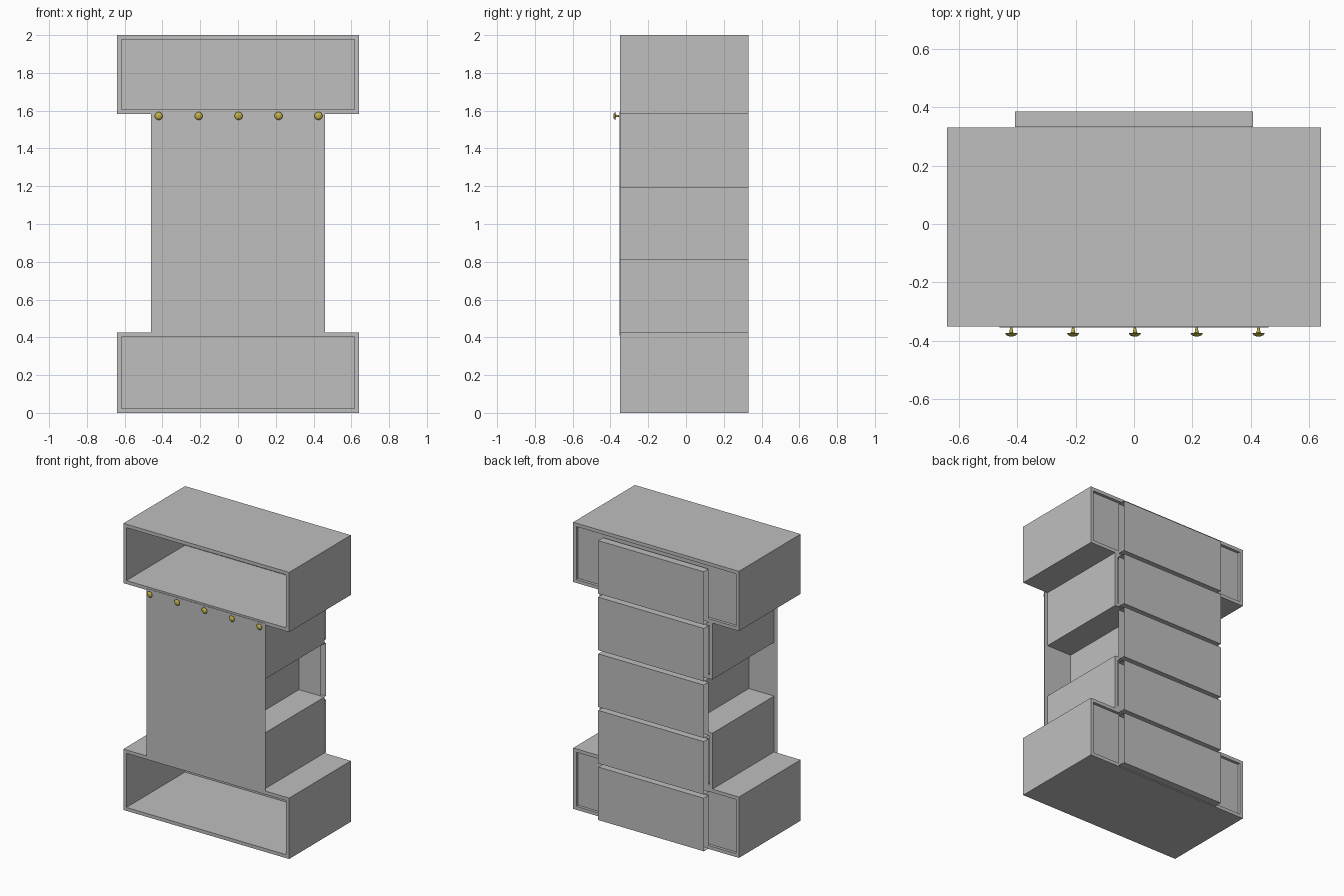
import bpy, bmesh, math
from mathutils import Matrix, Vector

if "Cube" in bpy.data.objects:
    bpy.data.objects.remove(bpy.data.objects["Cube"], do_unlink=True)


def make_material(name, rgb):
    mat = bpy.data.materials.new(name)
    mat.use_nodes = True
    color = (*rgb, 1.0)
    mat.diffuse_color = color
    mat.node_tree.nodes["Principled BSDF"].inputs["Base Color"].default_value = color
    return mat


GREY = make_material("plain_grey", (0.52, 0.52, 0.52))
GOLD = make_material("brass_gold", (0.53, 0.44, 0.07))

FRONT, BACK, REAR = -0.35, 0.33, 0.385   # depth of carcass front, back and drawer faces
WALL, RECESS = 0.024, 0.02


def add_object(name, bm, mat):
    mesh = bpy.data.meshes.new(name)
    bm.to_mesh(mesh)
    bm.free()
    mesh.materials.append(mat)
    obj = bpy.data.objects.new(name, mesh)
    bpy.context.collection.objects.link(obj)
    return obj


def block(half_width, y0, y1, z0, z1):
    bm = bmesh.new()
    size = Vector((2 * half_width, y1 - y0, z1 - z0))
    center = Vector((0, (y0 + y1) / 2, (z0 + z1) / 2))
    bmesh.ops.create_cube(bm, size=1, matrix=Matrix.Translation(center) @ Matrix.Diagonal(size).to_4x4())
    bm.normal_update()
    return bm


def open_box(name, half_width, z0, z1):
    """Cabinet box: hollow from the front, with a slightly recessed back."""
    bm = block(half_width, FRONT, BACK, z0, z1)
    depth = BACK - FRONT - RECESS - 0.015
    for side, push in ((-1, depth), (1, -RECESS)):
        face = next(f for f in bm.faces if f.normal.y * side > 0.9)
        bmesh.ops.inset_region(bm, faces=[face], thickness=WALL, use_even_offset=True)
        rim = bmesh.ops.extrude_discrete_faces(bm, faces=[face])["faces"][0]
        bmesh.ops.translate(bm, verts=rim.verts, vec=(0, push, 0))
    return add_object(name, bm, GREY)


# Stacked cabinet boxes, wide at both ends and narrow in the middle
open_box("bottom_box", 0.64, 0.0, 0.425)
open_box("lower_box", 0.435, 0.425, 0.815)
open_box("middle_box", 0.24, 0.815, 1.19)
open_box("upper_box", 0.435, 1.19, 1.583)
open_box("top_box", 0.64, 1.583, 2.0)

# Front sheet covering the three inner boxes
add_object("front_panel", block(0.46, FRONT - 0.004, FRONT - 0.001, 0.41, 1.595), GREY)

# Drawer faces at the back, open at their ends
for i in range(5):
    z = 0.005 + 0.395 * i
    bm = block(0.408, BACK + 0.002, REAR, z, z + 0.37)
    ends = [f for f in bm.faces if abs(f.normal.x) > 0.9]
    bmesh.ops.delete(bm, geom=ends, context="FACES_ONLY")
    add_object(f"drawer_face_{i + 1}", bm, GREY)

# Row of turned knobs: (radius, distance from the panel)
KNOB = [(0, 0.031), (0.009, 0.03), (0.016, 0.027), (0.021, 0.021),
        (0.019, 0.019), (0.007, 0.018), (0.004, 0.0), (0, 0.0)]
for i in range(5):
    bm = bmesh.new()
    points = [bm.verts.new((r, -d, 0)) for r, d in KNOB]
    edges = [bm.edges.new(pair) for pair in zip(points, points[1:])]
    bmesh.ops.spin(bm, geom=points + edges, axis=(0, 1, 0), cent=(0, 0, 0),
                   angle=math.tau, steps=20)
    bmesh.ops.remove_doubles(bm, verts=bm.verts, dist=0.0001)
    bmesh.ops.recalc_face_normals(bm, faces=bm.faces)
    knob = add_object(f"knob_{i + 1}", bm, GOLD)
    knob.location = (0.003 + 0.2115 * (i - 2), FRONT - 0.004, 1.572)
    bpy.ops.object.select_all(action="DESELECT")
    knob.select_set(True)
    bpy.context.view_layer.objects.active = knob
    bpy.ops.object.shade_smooth_by_angle(angle=math.radians(40))
